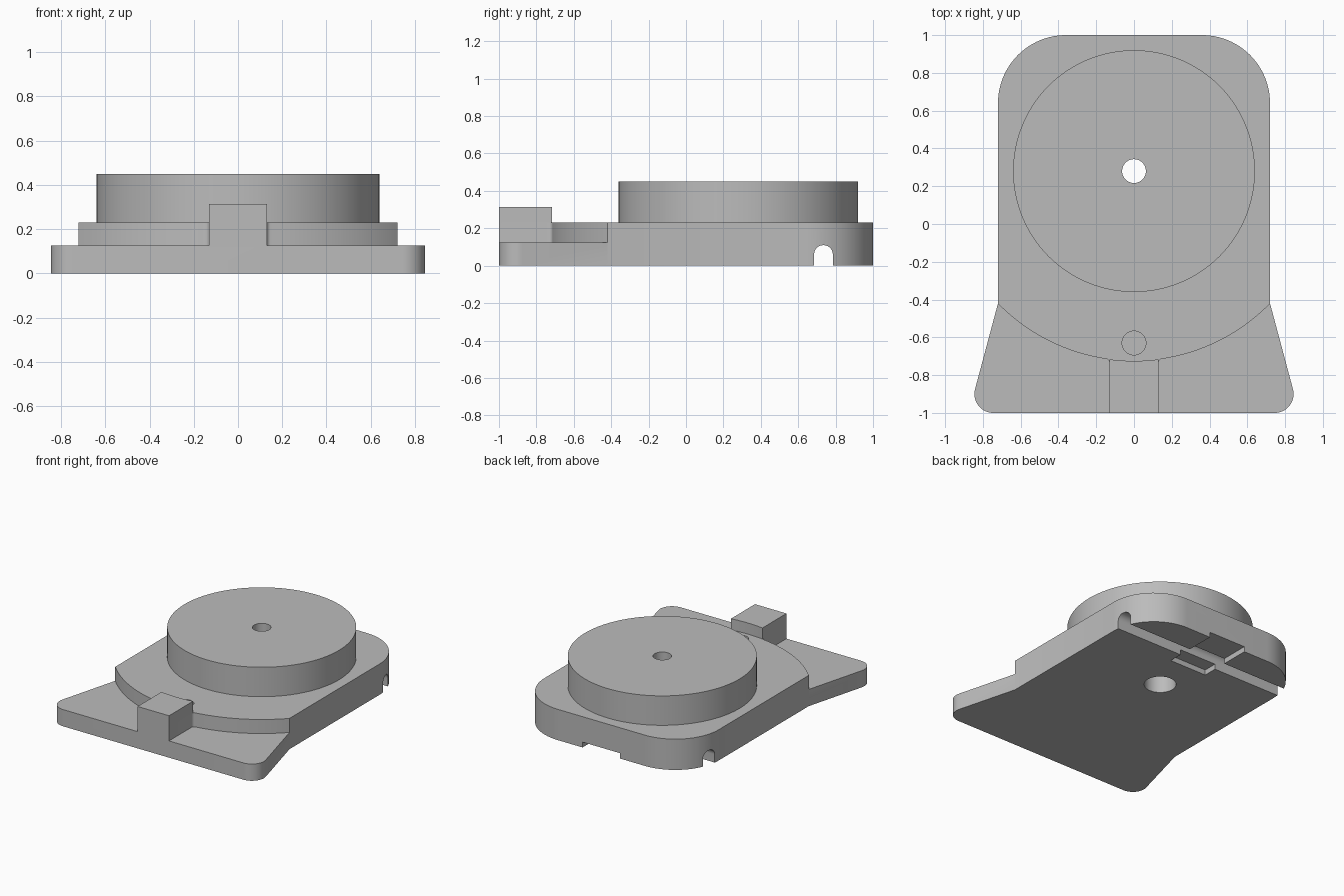
import bpy
import bmesh
from math import cos, sin, pi, radians, atan2, sqrt
from mathutils import Matrix

cube = bpy.data.objects.get("Cube")
if cube:
    bpy.data.objects.remove(cube, do_unlink=True)

grey = bpy.data.materials.new("plain grey")
grey.use_nodes = True
grey.diffuse_color = (0.5, 0.5, 0.5, 1)
grey.node_tree.nodes["Principled BSDF"].inputs["Base Color"].default_value = grey.diffuse_color

HUB = 0.28            # y of the disc axis
STEP_R = 1.005        # radius of the curved step
LEDGE, DECK = 0.125, 0.23
BLOCK = 0.13          # half width of the front block


def arc(cx, cy, r, a0, a1, n):
    """Points along an arc, angles in degrees."""
    return [(cx + r * cos(radians(a0 + (a1 - a0) * i / n)),
             cy + r * sin(radians(a0 + (a1 - a0) * i / n))) for i in range(n + 1)]


def mirrored(points):
    return [(-x, y) for x, y in reversed(points)]


def prism(name, points, z0, z1, matrix=None):
    """Extrude a flat outline from z0 to z1."""
    bm = bmesh.new()
    face = bm.faces.new([bm.verts.new((x, y, z0)) for x, y in points])
    top = bmesh.ops.extrude_face_region(bm, geom=[face])["geom"]
    verts = [g for g in top if isinstance(g, bmesh.types.BMVert)]
    bmesh.ops.translate(bm, verts=verts, vec=(0, 0, z1 - z0))
    if matrix:
        bm.transform(matrix)
    bmesh.ops.recalc_face_normals(bm, faces=bm.faces)
    mesh = bpy.data.meshes.new(name)
    bm.to_mesh(mesh)
    bm.free()
    mesh.materials.append(grey)
    obj = bpy.data.objects.new(name, mesh)
    bpy.context.collection.objects.link(obj)
    return obj


def circle(cx, cy, r, n=64):
    return arc(cx, cy, r, 0, 360, n)[:-1]


def activate(obj):
    bpy.ops.object.select_all(action="DESELECT")
    obj.select_set(True)
    bpy.context.view_layer.objects.active = obj


def cut(target, cutter):
    cutter.hide_render = True
    activate(target)
    mod = target.modifiers.new("cut", "BOOLEAN")
    mod.operation = "DIFFERENCE"
    mod.solver = "EXACT"
    mod.object = cutter
    bpy.ops.object.modifier_apply(modifier=mod.name)
    bpy.data.objects.remove(cutter, do_unlink=True)


# Body: rounded back, straight sides, flared front foot
half = (arc(0.745, -0.9, 0.1, -90, 14.5, 14) + [(0.72, -0.42)]
        + arc(0.36, 0.64, 0.36, 0, 90, 24))
body = prism("body", half + mirrored(half), 0, DECK)

# Front ledges, bounded by the curved step and a filleted block side
FILLET = 0.02
fy = HUB - sqrt((STEP_R + FILLET) ** 2 - (BLOCK + FILLET) ** 2)
end = atan2(fy - HUB, BLOCK + FILLET) * 180 / pi
ledge = (arc(0, HUB, STEP_R, -40, end, 40)
         + arc(BLOCK + FILLET, fy, FILLET, end + 180, 180, 6)[1:]
         + [(BLOCK, -1.2), (1.2, -1.2), (1.2, -0.37)])
cut(body, prism("ledge_cutter", ledge, LEDGE, 0.5))
cut(body, prism("ledge_cutter", mirrored(ledge), LEDGE, 0.5))

# Bore under the disc and blind hole behind the block
cut(body, prism("bore_cutter", circle(0, HUB, 0.11), -0.1, 0.5))
cut(body, prism("blind_hole_cutter", circle(0, -0.63, 0.063), LEDGE, 0.5))

# Round-topped cross channel and shallow slot underneath
along_x = Matrix(((0, 0, 1, 0), (1, 0, 0, 0), (0, 1, 0, 0), (0, 0, 0, 1)))
tunnel = [(0.685, -0.1), (0.785, -0.1)] + arc(0.735, 0.06, 0.05, 0, 180, 16)
cut(body, prism("channel_cutter", tunnel, -1, 1, along_x))
slot = [(-0.155, 0.58), (0.155, 0.58), (0.155, 1.1), (-0.155, 1.1)]
cut(body, prism("slot_cutter", slot, -0.1, 0.04))

# Raised disc with a central hole
disc = prism("raised_disc", circle(0, HUB, 0.64, 128), DECK, 0.45)
cut(disc, prism("hole_cutter", circle(0, HUB, 0.063), 0, 1))

# Front block with a back face following the step
edge = atan2(-sqrt(STEP_R ** 2 - BLOCK ** 2), BLOCK) * 180 / pi
block = prism("front_block", [(-BLOCK, -1), (BLOCK, -1)]
              + arc(0, HUB, STEP_R, edge, -180 - edge, 10), DECK, 0.313)

for part in (body, disc, block):
    activate(part)
    bpy.ops.object.shade_smooth_by_angle(angle=radians(30))
